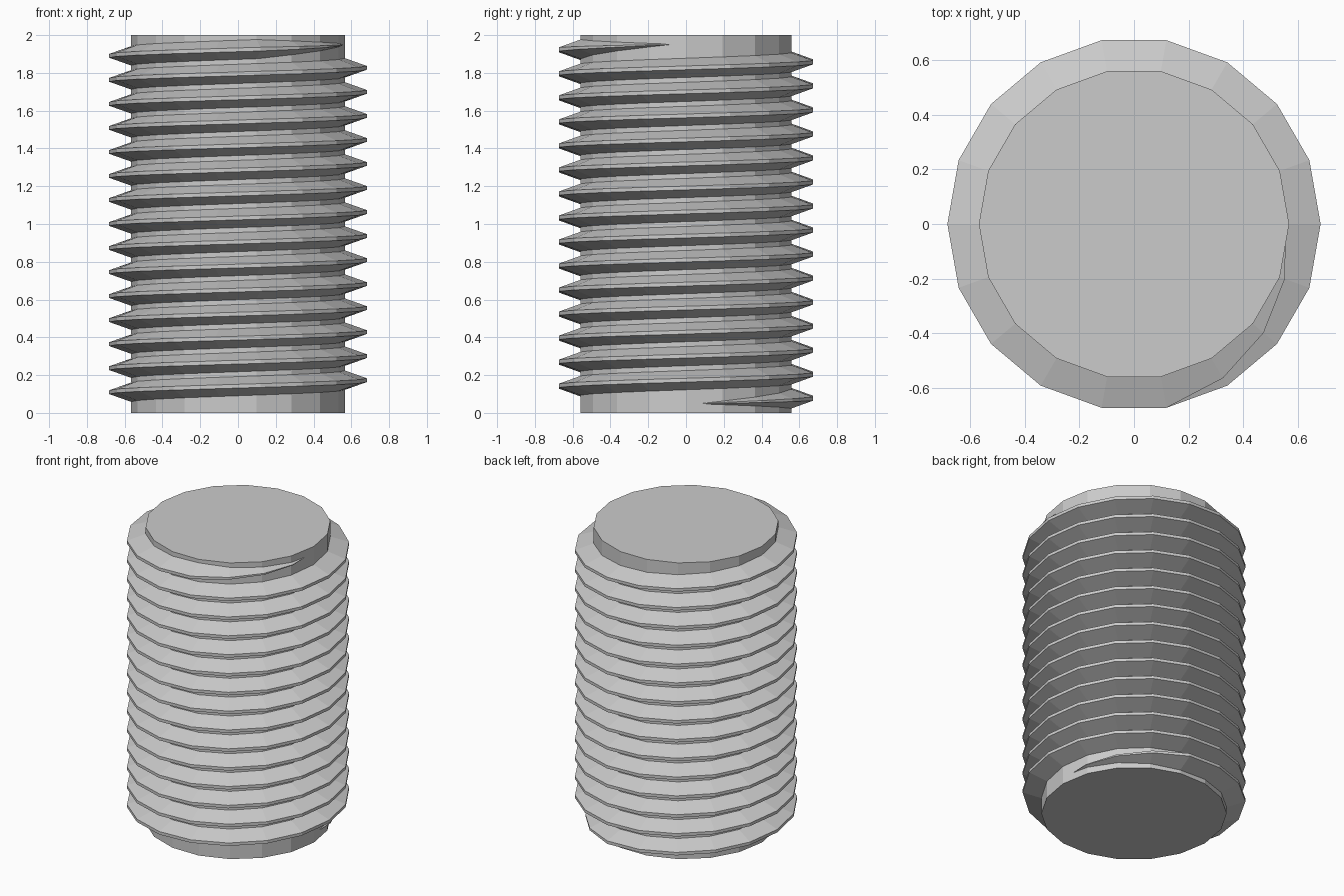
import bpy, bmesh, math

cube = bpy.data.objects.get("Cube")
if cube:
    bpy.data.objects.remove(cube, do_unlink=True)

SIDES = 18
HEIGHT = 2.0
CORE_R, CREST_R, ROOT_R = 0.567, 0.682, 0.555
TURNS = 15
Z_START, Z_END = 0.046, 1.954
TAPER = 4                      # run-out segments at each end
ROOT_HALF, CREST_HALF = 0.055, 0.01

steel = bpy.data.materials.new("steel grey")
steel.use_nodes = True
grey = (0.6, 0.6, 0.6, 1)
steel.diffuse_color = grey
steel.node_tree.nodes["Principled BSDF"].inputs["Base Color"].default_value = grey


def finish(bm, name):
    bmesh.ops.recalc_face_normals(bm, faces=bm.faces)
    mesh = bpy.data.meshes.new(name)
    bm.to_mesh(mesh)
    bm.free()
    mesh.materials.append(steel)
    obj = bpy.data.objects.new(name, mesh)
    bpy.context.collection.objects.link(obj)
    return obj


# Core: plain prism with a corner on the +x axis
bm = bmesh.new()
corners = []
for i in range(SIDES):
    a = math.tau * i / SIDES
    corners.append(bm.verts.new((CORE_R * math.cos(a), CORE_R * math.sin(a), 0)))
base = bm.faces.new(corners)
top = bmesh.ops.extrude_face_region(bm, geom=[base], use_keep_orig=True)["geom"]
bmesh.ops.translate(bm, vec=(0, 0, HEIGHT),
                    verts=[g for g in top if isinstance(g, bmesh.types.BMVert)])
finish(bm, "core")

# Thread: trapezoid swept up a right-handed helix, shrinking to a point at both ends
bm = bmesh.new()
steps = TURNS * SIDES
section = [(0, -ROOT_HALF), (1, -CREST_HALF), (1, CREST_HALF), (0, ROOT_HALF)]
previous = None
for i in range(steps + 1):
    a = math.tau * i / SIDES
    z = Z_START + (Z_END - Z_START) * i / steps
    s = min(1, i / TAPER, (steps - i) / TAPER)
    ring = []
    for out, dz in section:
        r = ROOT_R + (CREST_R - ROOT_R) * out * s
        ring.append(bm.verts.new((r * math.cos(a), r * math.sin(a), z + dz * s)))
    if previous:
        for k in range(len(section)):
            n = (k + 1) % len(section)
            bm.faces.new((previous[k], previous[n], ring[n], ring[k]))
    previous = ring
bmesh.ops.remove_doubles(bm, verts=bm.verts, dist=0.0001)
finish(bm, "thread")
